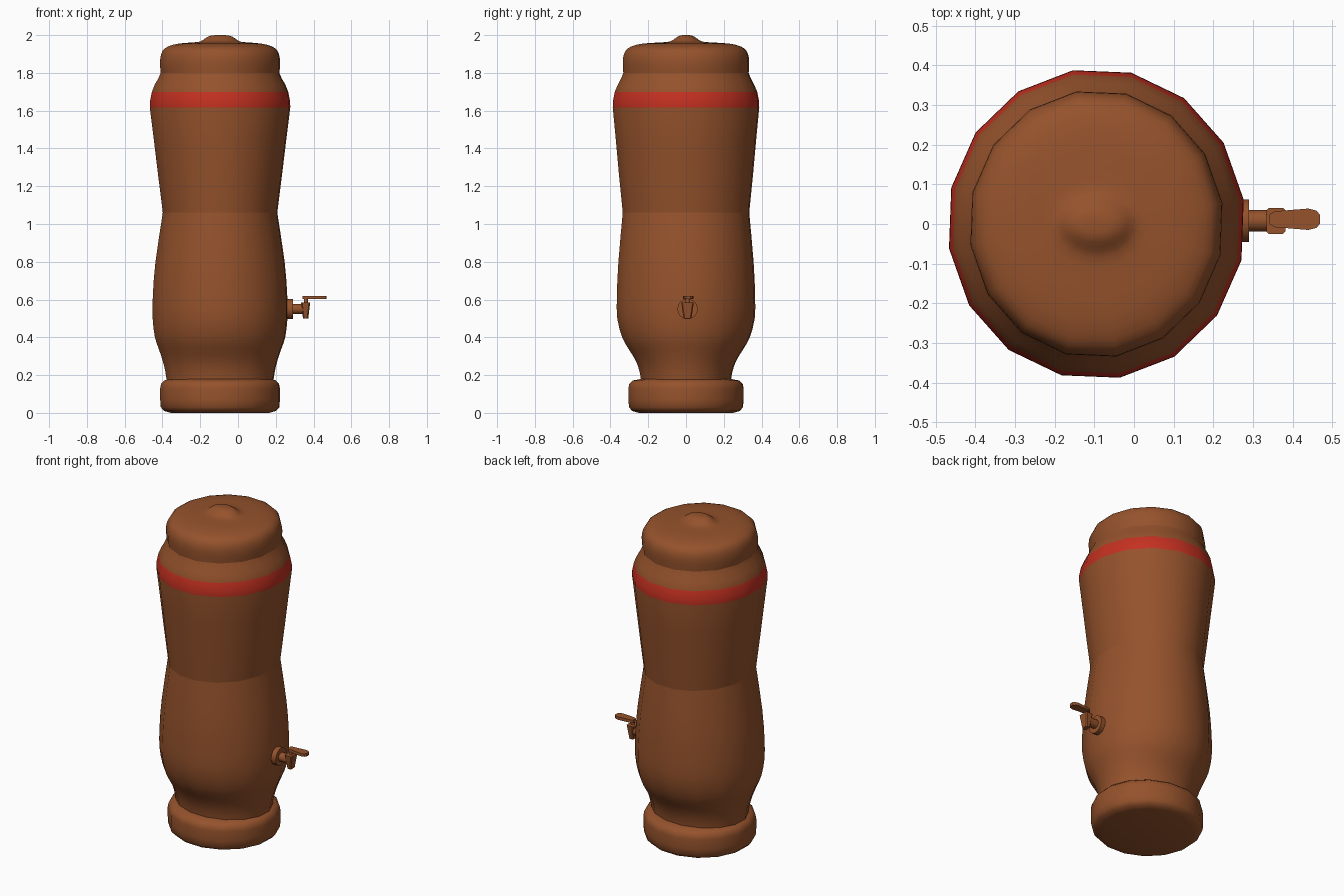
import bpy, bmesh, math

if "Cube" in bpy.data.objects:
    bpy.data.objects.remove(bpy.data.objects["Cube"])

CX, SIDES, TURN = -0.095, 16, math.radians(9)
TAP_Y, TAP_Z = 0.008, 0.55


def material(name, color):
    m = bpy.data.materials.new(name)
    m.diffuse_color = color
    m.use_nodes = True
    m.node_tree.nodes["Principled BSDF"].inputs["Base Color"].default_value = m.diffuse_color
    return m


CLAY = material("clay", (0.30, 0.085, 0.025, 1))
RED = material("red_glaze", (0.55, 0.03, 0.015, 1))


def finish(bm, name, mats=(CLAY,), angle=50):
    bmesh.ops.recalc_face_normals(bm, faces=bm.faces)
    me = bpy.data.meshes.new(name)
    bm.to_mesh(me)
    bm.free()
    ob = bpy.data.objects.new(name, me)
    bpy.context.collection.objects.link(ob)
    for m in mats:
        me.materials.append(m)
    bpy.ops.object.select_all(action='DESELECT')
    ob.select_set(True)
    bpy.context.view_layer.objects.active = ob
    bpy.ops.object.shade_smooth_by_angle(angle=math.radians(angle))
    return ob


def smooth_profile(p, n):
    """Catmull-Rom refinement of (rx, ry, z) points."""
    if n < 2:
        return p
    out = []
    for i in range(len(p) - 1):
        a, b, c, d = p[max(i - 1, 0)], p[i], p[i + 1], p[min(i + 2, len(p) - 1)]
        for k in range(n):
            t = k / n
            out.append(tuple(0.5 * (2 * q + (r - o) * t + (2 * o - 5 * q + 4 * r - s) * t * t
                             + (3 * q - o - 3 * r + s) * t ** 3) for o, q, r, s in zip(a, b, c, d)))
    return out + [p[-1]]


def turned(name, profile, n=1, bottom=False, top=False, band=None):
    """Stack of 16-sided oval rings, joined by quads."""
    bm = bmesh.new()
    rings = []
    for rx, ry, z in smooth_profile(profile, n):
        ring = []
        for i in range(SIDES):
            a = TURN + i * math.tau / SIDES
            ring.append(bm.verts.new((CX + rx / 0.988 * math.cos(a), ry / 0.988 * math.sin(a), z)))
        rings.append(ring)
    for lo, hi in zip(rings, rings[1:]):
        for i in range(SIDES):
            j = (i + 1) % SIDES
            f = bm.faces.new((lo[i], lo[j], hi[j], hi[i]))
            if band and band[0] < f.calc_center_median().z < band[1]:
                f.material_index = 1
    if bottom:
        bm.faces.new(rings[0][::-1])
    if top:
        bm.faces.new(rings[-1])
    return finish(bm, name, (CLAY, RED))


# Foot ring
turned("base", [(.26, .25, 0), (.295, .285, .01), (.314, .302, .03), (.317, .305, .07), (.317, .305, .13),
                (.312, .30, .155), (.295, .28, .172), (.27, .235, .18)], bottom=True)
# Lower jar
turned("lower_body", [(.283, .238, .17), (.29, .246, .22), (.305, .268, .28), (.325, .305, .34),
                      (.345, .338, .40), (.357, .364, .50), (.356, .366, .62), (.342, .358, .80),
                      (.303, .335, 1.06)], n=2)
# Upper jar with its red band and shoulder
turned("upper_body", [(.303, .335, 1.06), (.327, .354, 1.25), (.35, .371, 1.44), (.372, .388, 1.618),
                      (.371, .387, 1.65), (.361, .377, 1.70), (.345, .36, 1.74), (.327, .344, 1.77),
                      (.314, .332, 1.80)], band=(1.618, 1.70))
# Lid with oval knob
turned("lid", [(.314, .332, 1.80), (.318, .334, 1.84), (.316, .333, 1.88), (.304, .32, 1.917),
               (.275, .29, 1.94), (.22, .23, 1.955), (.15, .14, 1.961), (.105, .085, 1.966),
               (.08, .058, 1.982), (.055, .036, 1.996), (.02, .014, 2.0)], n=2, top=True)


def rod(name, x, z, r1, r2, length, along_x=False, sides=12):
    """Round tap part, pointing along x or z."""
    bm = bmesh.new()
    bmesh.ops.create_cone(bm, cap_ends=True, segments=sides, radius1=r1, radius2=r2, depth=length)
    ob = finish(bm, name, angle=35)
    ob.location = (x, TAP_Y, z)
    if along_x:
        ob.rotation_euler[1] = math.pi / 2


# Tap on the right side
rod("tap_flange", .262, TAP_Z, .054, .054, .056, True, 16)
rod("tap_pipe", .315, TAP_Z, .027, .027, .07, True)
rod("tap_stem", .36, .592, .011, .011, .03)

# Tapered spout block
bm = bmesh.new()
bmesh.ops.create_cube(bm, size=1)
for v in bm.verts:
    up = v.co.z > 0
    v.co = (.358 + v.co.x * (.048 if up else .028), TAP_Y + v.co.y * (.066 if up else .042), .585 if up else .50)
bmesh.ops.bevel(bm, geom=[e for e in bm.edges if abs(e.verts[0].co.z - e.verts[1].co.z) > .05],
                offset=.006, segments=1, affect='EDGES')
finish(bm, "tap_spout", angle=30)

# Paddle handle
half = [(.342, .012), (.355, .02), (.44, .027), (.46, .022), (.469, .012)]
outline = [(x, -y) for x, y in half] + half[::-1]
bm = bmesh.new()
face = bm.faces.new([bm.verts.new((x, TAP_Y + y + .004, .602)) for x, y in outline])
ext = bmesh.ops.extrude_face_region(bm, geom=[face])
for v in ext["geom"]:
    if isinstance(v, bmesh.types.BMVert):
        v.co.z += .018
finish(bm, "tap_handle", angle=30)
